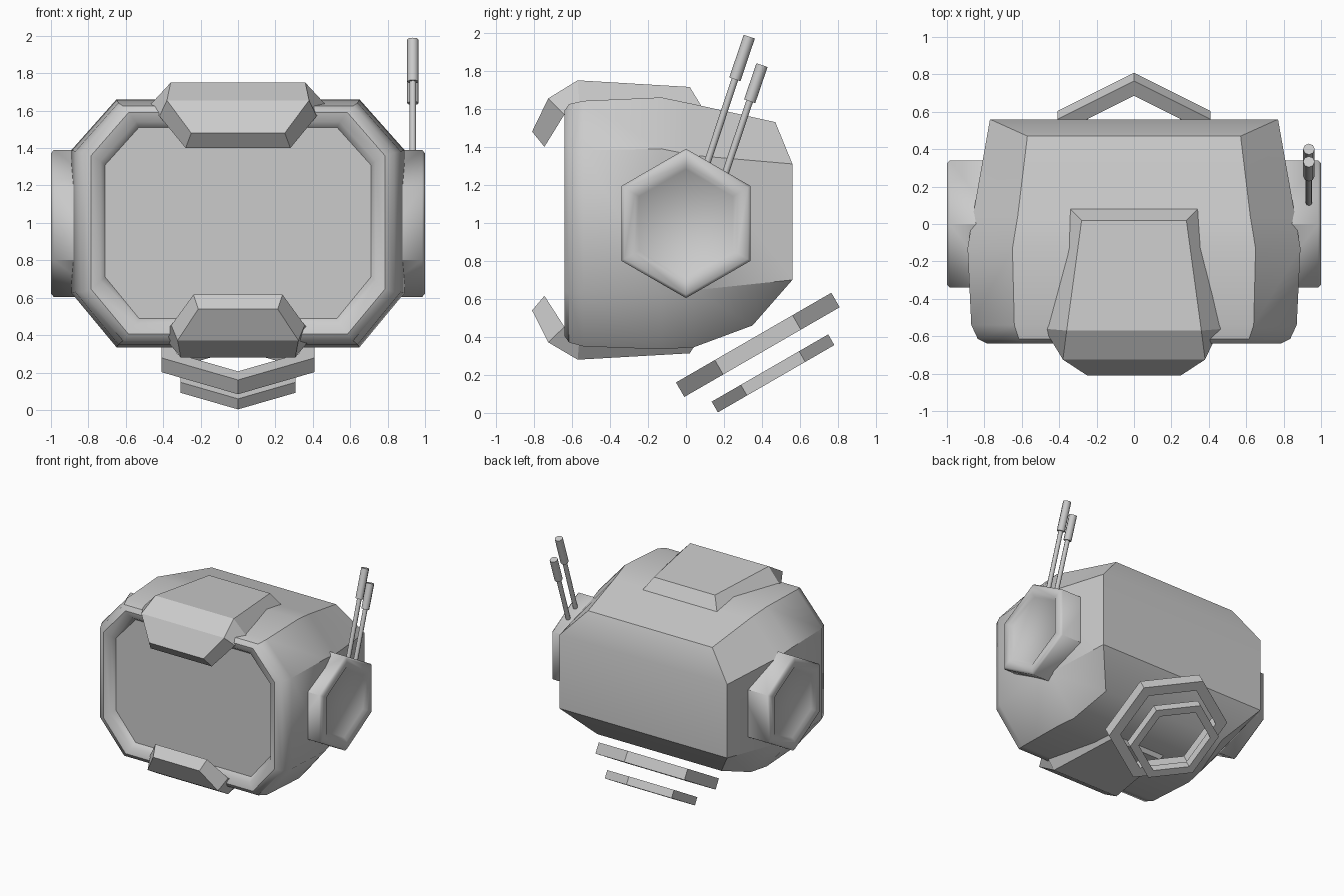
import bpy, bmesh, math
from mathutils import Vector, Matrix

if "Cube" in bpy.data.objects:
    bpy.data.objects.remove(bpy.data.objects["Cube"])


def finish(name, bm, angle=None):
    bmesh.ops.recalc_face_normals(bm, faces=bm.faces)
    me = bpy.data.meshes.new(name)
    bm.to_mesh(me)
    bm.free()
    ob = bpy.data.objects.new(name, me)
    bpy.context.collection.objects.link(ob)
    if angle:
        bpy.ops.object.select_all(action='DESELECT')
        ob.select_set(True)
        bpy.context.view_layer.objects.active = ob
        bpy.ops.object.shade_smooth_by_angle(angle=math.radians(angle))
    return ob


def bridge(bm, rings):
    """Skin closed rings of points; returns the vertex rings."""
    vr = [[bm.verts.new(p) for p in r] for r in rings]
    n = len(vr[0])
    for a, b in zip(vr, vr[1:]):
        for i in range(n):
            j = (i + 1) % n
            bm.faces.new((a[i], a[j], b[j], b[i]))
    return vr


def octagon(yt, ys, yb, hw, zt, zb, cx, ct, cb):
    """Chamfered cross-section; y may differ at top, side and bottom."""
    half = [(hw - cx, yt, zt), (hw, ys, zt - ct), (hw, ys, zb + cb), (hw - cx, yb, zb)]
    return half + [(-x, y, z) for x, y, z in reversed(half)]


# Head shell with rounded rim and recessed face panel
bm = bmesh.new()
rings = [octagon(*s) for s in (
    (-.585, -.585, -.585, .71, 1.51, .49, .18, .20, .22),
    (-.625, -.625, -.625, .735, 1.54, .46, .19, .21, .23),
    (-.64, -.64, -.64, .785, 1.59, .405, .20, .23, .24),
    (-.615, -.615, -.615, .835, 1.625, .37, .22, .25, .26),
    (-.54, -.54, -.54, .87, 1.642, .35, .23, .26, .28),
    (-.13, -.13, -.13, .89, 1.66, .335, .24, .27, .29),
    (.04, .04, .04, .862, 1.625, .345, .24, .27, .30),
    (.47, .56, .35, .77, 1.53, .46, .20, .22, .24))]
vr = bridge(bm, rings)
bm.faces.new(vr[0])
b = vr[-1]
for q in ((0, 1, 6, 7), (1, 2, 5, 6), (2, 3, 4, 5)):
    bm.faces.new([b[i] for i in q])
finish("head_shell", bm, 40)


# Hexagonal ear covers with rounded rim and sunken disc
def hexagon(r, x):
    return [(x, r * math.sin(k * math.pi / 3), 1 - .003 + r * math.cos(k * math.pi / 3))
            for k in range(6)]


for side, s in (("right", 1), ("left", -1)):
    bm = bmesh.new()
    vr = bridge(bm, [hexagon(r, s * x) for r, x in
                     ((.393, .72), (.393, .985), (.375, 1.0), (.31, 1.0), (.285, .975))])
    bm.faces.new(vr[0])
    bm.faces.new(vr[-1])
    finish("ear_cover_" + side, bm, 50)


# Two antennas on the right ear, thin rod with thicker tip
def rod(bm, p, q, r):
    p, q = Vector(p), Vector(q)
    d = q - p
    m = Matrix.Translation((p + q) / 2) @ d.to_track_quat('Z', 'Y').to_matrix().to_4x4()
    bmesh.ops.create_cone(bm, cap_ends=True, segments=8, radius1=r, radius2=r,
                          depth=d.length, matrix=m)


for name, base, mid, tip in (("antenna_tall", (.08, 1.22), (.257, 1.755), (.333, 1.98)),
                             ("antenna_short", (.18, 1.18), (.335, 1.64), (.40, 1.83))):
    bm = bmesh.new()
    x = .935
    rod(bm, (x, *base), (x, *mid), .018)
    rod(bm, (x, *mid), (x, *tip), .031)
    finish(name, bm, 50)


# Brow and chin guards: same folded plate, chin is the flipped smaller copy
stations = [((.28, .02, 1.715), (.35, .09, 1.60)),
            ((.36, -.57, 1.75), (.48, -.56, 1.62)),
            ((.38, -.725, 1.655), (.42, -.64, 1.57)),
            ((.25, -.81, 1.48), (.28, -.745, 1.40))]
for name, sx, sz in (("brow_guard", 1, 1), ("chin_guard", .85, -.96)):
    bm = bmesh.new()
    rings = []
    for top, out in stations:
        (a, ay, az), (c, cy, cz) = [(p[0] * sx, p[1], 1 + (p[2] - 1) * sz) for p in (top, out)]
        rings.append([(-c, cy, cz), (-a, ay, az), (a, ay, az), (c, cy, cz)])
    vr = bridge(bm, rings)
    bm.faces.new(vr[0])
    bm.faces.new(vr[-1])
    finish(name, bm)


# Tilted hexagonal neck rings
for name, cy, cz, ro, ri, t in (("neck_ring_upper", .378, .358, .472, .38, .088),
                                ("neck_ring_lower", .458, .208, .354, .285, .065)):
    bm = bmesh.new()
    prof = ((ro, t / 2), (ro, -t / 2), (ri, -t / 2), (ri, t / 2), (ro, t / 2))
    bridge(bm, [[(r * math.sin(k * math.pi / 3), r * math.cos(k * math.pi / 3), z)
                 for k in range(6)] for r, z in prof])
    bmesh.ops.remove_doubles(bm, verts=bm.verts, dist=1e-5)
    bmesh.ops.transform(bm, verts=bm.verts, matrix=Matrix.Translation((0, cy, cz))
                        @ Matrix.Rotation(math.radians(30), 4, 'X'))
    finish(name, bm)
